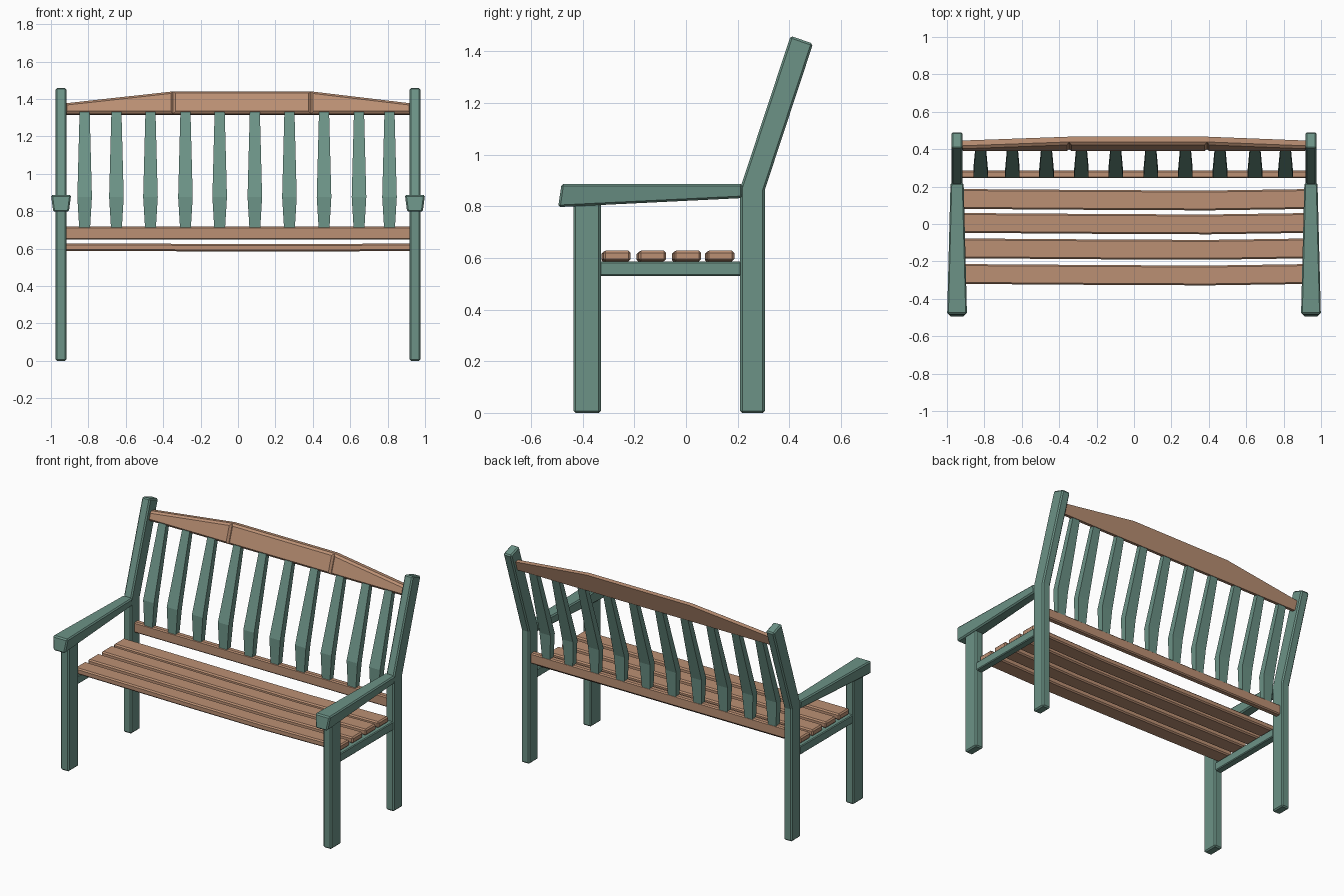
import bpy, bmesh

cube = bpy.data.objects.get("Cube")
if cube:
    bpy.data.objects.remove(cube, do_unlink=True)


def material(name, rgb):
    m = bpy.data.materials.new(name)
    m.use_nodes = True
    m.diffuse_color = (*rgb, 1)
    m.node_tree.nodes["Principled BSDF"].inputs["Base Color"].default_value = (*rgb, 1)
    return m


GREEN = material("painted green", (0.15, 0.29, 0.24))
WOOD = material("brown wood", (0.50, 0.28, 0.175))


def loft(name, rings, mat, bevel=0.0, front_bevel=0.0):
    """Skin matching rings of points and cap both ends."""
    bm = bmesh.new()
    vs = [[bm.verts.new(p) for p in ring] for ring in rings]
    n = len(rings[0])
    for a, b in zip(vs, vs[1:]):
        for i in range(n):
            j = (i + 1) % n
            bm.faces.new((a[i], a[j], b[j], b[i]))
    bm.faces.new(vs[0][::-1])
    bm.faces.new(vs[-1])
    bmesh.ops.recalc_face_normals(bm, faces=bm.faces)
    if front_bevel:
        # the first and last point of each ring lie on the front face
        front = {v for ring in vs for v in (ring[0], ring[-1])}
        edges = [e for e in bm.edges if set(e.verts) <= front]
        bmesh.ops.bevel(bm, geom=edges, offset=front_bevel, segments=1, affect='EDGES')
    me = bpy.data.meshes.new(name)
    bm.to_mesh(me)
    bm.free()
    me.materials.append(mat)
    ob = bpy.data.objects.new(name, me)
    bpy.context.collection.objects.link(ob)
    if bevel:
        mod = ob.modifiers.new("edge chamfer", 'BEVEL')
        mod.width = bevel
        mod.segments = 1
        mod.limit_method = 'ANGLE'
    return ob


def side_prism(name, outline, x0, x1, mat, bevel):
    """Extrude a (y, z) outline along x."""
    return loft(name, [[(x, y, z) for y, z in outline] for x in (x0, x1)], mat, bevel)


def rect(y0, y1, z0, z1):
    return [(y0, z0), (y1, z0), (y1, z1), (y0, z1)]


# End frames: legs, seat bearers and armrests
for side, s in (("left", 1), ("right", -1)):
    xi, xo = s * 0.917, s * 0.976
    side_prism("back_post_" + side,
               [(0.21, 0), (0.305, 0), (0.305, 0.863), (0.492, 1.43), (0.405, 1.46), (0.21, 0.87)],
               xi, xo, GREEN, 0.008)
    side_prism("front_leg_" + side, rect(-0.435, -0.33, 0, 0.82), xi, xo, GREEN, 0.008)
    side_prism("seat_bearer_" + side, rect(-0.335, 0.215, 0.53, 0.586),
               s * 0.922, s * 0.971, GREEN, 0.005)
    # tapered arm, wider on top and towards the front
    arm = []
    for yb, yt, zb, wb, wt in ((-0.495, -0.482, 0.797, 0.042, 0.054),
                               (0.22, 0.22, 0.832, 0.030, 0.036)):
        c = 0.946
        arm.append([(s * (c - wb), yb, zb), (s * (c + wb), yb, zb),
                    (s * (c + wt), yt, 0.887), (s * (c - wt), yt, 0.887)])
    loft("armrest_" + side, arm, GREEN, 0.008)

# Seat slats with a faint bow
for i, y in enumerate((-0.267, -0.130, 0.006, 0.134)):
    rings = []
    for x, bow in ((-0.955, 0), (-0.1, 0.006), (0.4, 0.008), (0.955, 0)):
        rings.append([(x, py - bow, pz - bow / 2)
                      for py, pz in rect(y - 0.053, y + 0.053, 0.588, 0.628)])
    loft(f"seat_slat_{i + 1}", rings, WOOD, 0.008)

# Lower back rail
side_prism("lower_back_rail", rect(0.245, 0.285, 0.648, 0.717), -0.93, 0.93, WOOD, 0.007)


# Leaning top rail in three jointed pieces
def lean(z):
    return 0.407 + (z - 1.32) * 0.326


stations = [(-0.925, 1.378), (-0.347, 1.442), (0.39, 1.442), (0.925, 1.378)]
for i, (a, b) in enumerate(zip(stations, stations[1:])):
    rings = []
    for x, top in (a, b):
        rings.append([(x, lean(1.32) - 0.02, 1.323), (x, lean(1.32) + 0.02, 1.314),
                      (x, lean(top) + 0.02, top - 0.005), (x, lean(top) - 0.02, top)])
    loft(f"top_back_rail_{i + 1}", rings, WOOD, front_bevel=0.012)

# Flared and bent back spindles: height, centre y, half width, half depth
SPINDLE = [(0.71, 0.266, 0.029, 0.018), (0.875, 0.273, 0.039, 0.023), (1.33, 0.409, 0.027, 0.017)]
for i, x in enumerate((-0.82, -0.65, -0.468, -0.281, -0.098, 0.09, 0.275, 0.46, 0.647, 0.81)):
    rings = [[(x - w, y - d, z), (x + w, y - d, z), (x + w, y + d, z), (x - w, y + d, z)]
             for z, y, w, d in SPINDLE]
    loft(f"back_spindle_{i + 1}", rings, GREEN)
